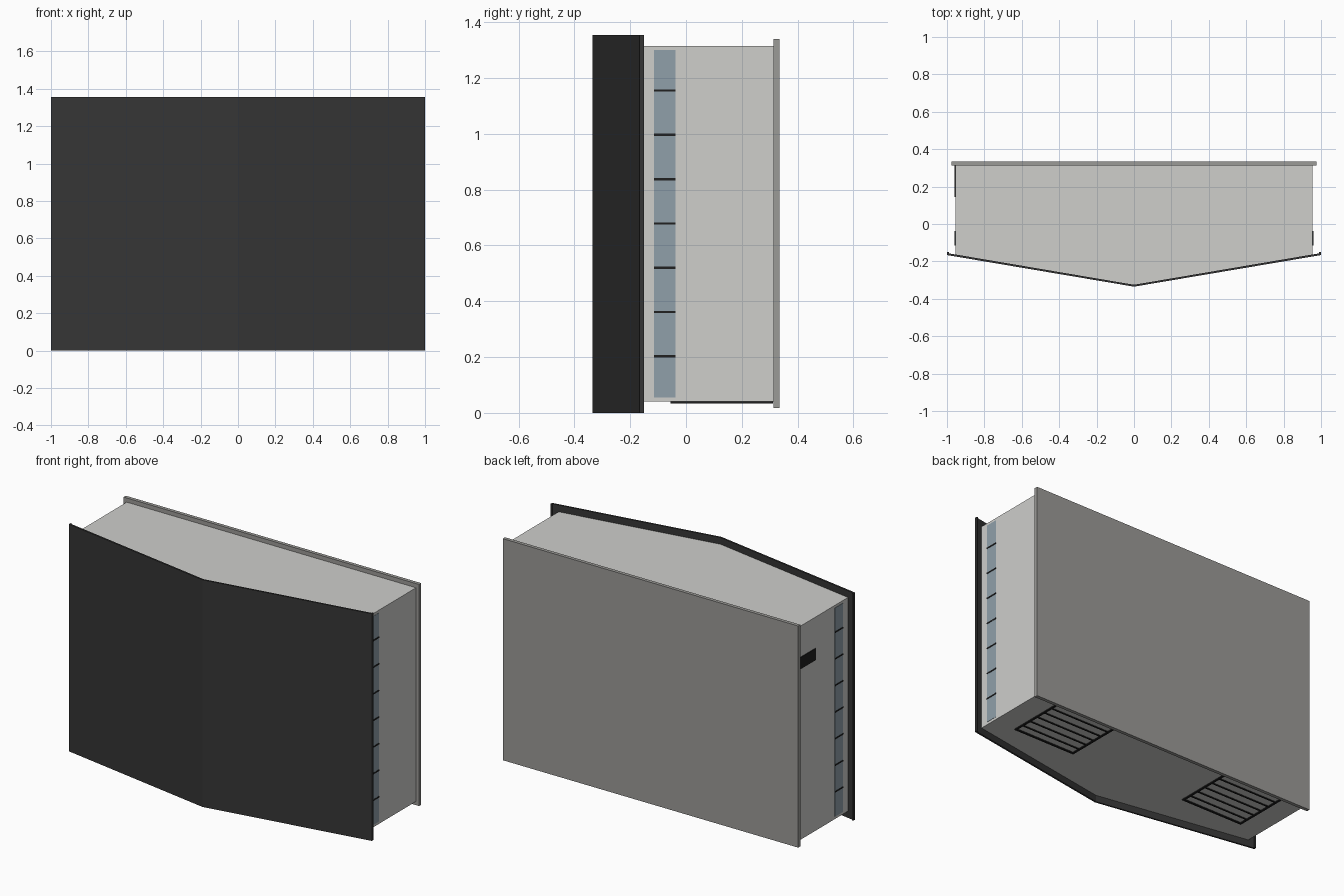
import bpy, bmesh

if "Cube" in bpy.data.objects:
    bpy.data.objects.remove(bpy.data.objects["Cube"])


def material(name, r, g, b):
    m = bpy.data.materials.new(name)
    m.diffuse_color = (r, g, b, 1)
    m.use_nodes = True
    m.node_tree.nodes["Principled BSDF"].inputs["Base Color"].default_value = m.diffuse_color
    return m


BODY = material("light grey", 0.62, 0.62, 0.60)
PLATE = material("mid grey", 0.33, 0.325, 0.31)
PANEL = material("charcoal", 0.036, 0.036, 0.036)
GLASS = material("blue grey", 0.28, 0.35, 0.40)
BLACK = material("near black", 0.014, 0.014, 0.014)


def finish(bm, name, mat):
    bmesh.ops.recalc_face_normals(bm, faces=bm.faces)
    me = bpy.data.meshes.new(name)
    bm.to_mesh(me)
    bm.free()
    me.materials.append(mat)
    ob = bpy.data.objects.new(name, me)
    bpy.context.collection.objects.link(ob)
    return ob


def prism(name, profile, z0, z1, mat):
    """Extrude an xy outline from z0 to z1."""
    bm = bmesh.new()
    face = bm.faces.new([bm.verts.new((x, y, z0)) for x, y in profile])
    ext = bmesh.ops.extrude_face_region(bm, geom=[face])["geom"]
    bmesh.ops.translate(bm, vec=(0, 0, z1 - z0),
                        verts=[v for v in ext if isinstance(v, bmesh.types.BMVert)])
    return finish(bm, name, mat)


def boxes(name, ranges, mat):
    """One object from several (x0, x1, y0, y1, z0, z1) boxes."""
    bm = bmesh.new()
    for x0, x1, y0, y1, z0, z1 in ranges:
        vs = bmesh.ops.create_cube(bm, size=1)["verts"]
        bmesh.ops.scale(bm, vec=(x1 - x0, y1 - y0, z1 - z0), verts=vs)
        bmesh.ops.translate(bm, vec=((x0 + x1) / 2, (y0 + y1) / 2, (z0 + z1) / 2), verts=vs)
    return finish(bm, name, mat)


# Cabinet with a shallow V front
prism("cabinet", [(-0.955, 0.316), (-0.955, -0.163), (0, -0.326),
                  (0.955, -0.163), (0.955, 0.316)], 0.04, 1.315, BODY)

# Folded front panel with short returned lips
prism("front_panel", [(0, -0.335), (1, -0.166), (1, -0.15), (0.99, -0.15), (0.99, -0.157),
                      (0, -0.325), (-0.99, -0.157), (-0.99, -0.15), (-1, -0.15),
                      (-1, -0.166)], 0, 1.355, PANEL)

# Back plate
boxes("back_plate", [(-0.975, 0.975, 0.314, 0.335, 0.018, 1.34)], PLATE)

for s, side in ((1, "right"), (-1, "left")):
    def out(d0, d1):
        return sorted((s * d0, s * d1))

    # Side light strip and its dividers
    boxes(side + "_side_strip", [(*out(0.953, 0.957), -0.114, -0.038, 0.055, 1.30)], GLASS)
    boxes(side + "_strip_dividers",
          [(*out(0.953, 0.959), -0.114, -0.038, z - 0.004, z + 0.004)
           for z in (0.203 + 0.1587 * i for i in range(7))], BLACK)

    # Underside vent: frame and slats
    x0, x1, y0, y1, w = 0.39, 0.81, -0.055, 0.312, 0.012
    rails = [(*out(x0, x1), y0, y0 + w), (*out(x0, x1), y1 - w, y1),
             (*out(x0, x0 + w), y0, y1), (*out(x1 - w, x1), y0, y1)]
    boxes(side + "_vent_frame", [(*r, 0.034, 0.041) for r in rails], BLACK)
    step = (y1 - y0) / 6
    boxes(side + "_vent_slats",
          [(*out(x0 + w, x1 - w), y0 + step * i - 0.004, y0 + step * i + 0.004, 0.035, 0.041)
           for i in range(1, 6)], BLACK)

# Connector port on the left side
boxes("side_port", [(-0.959, -0.953, 0.145, 0.312, 1.06, 1.13)], BLACK)
